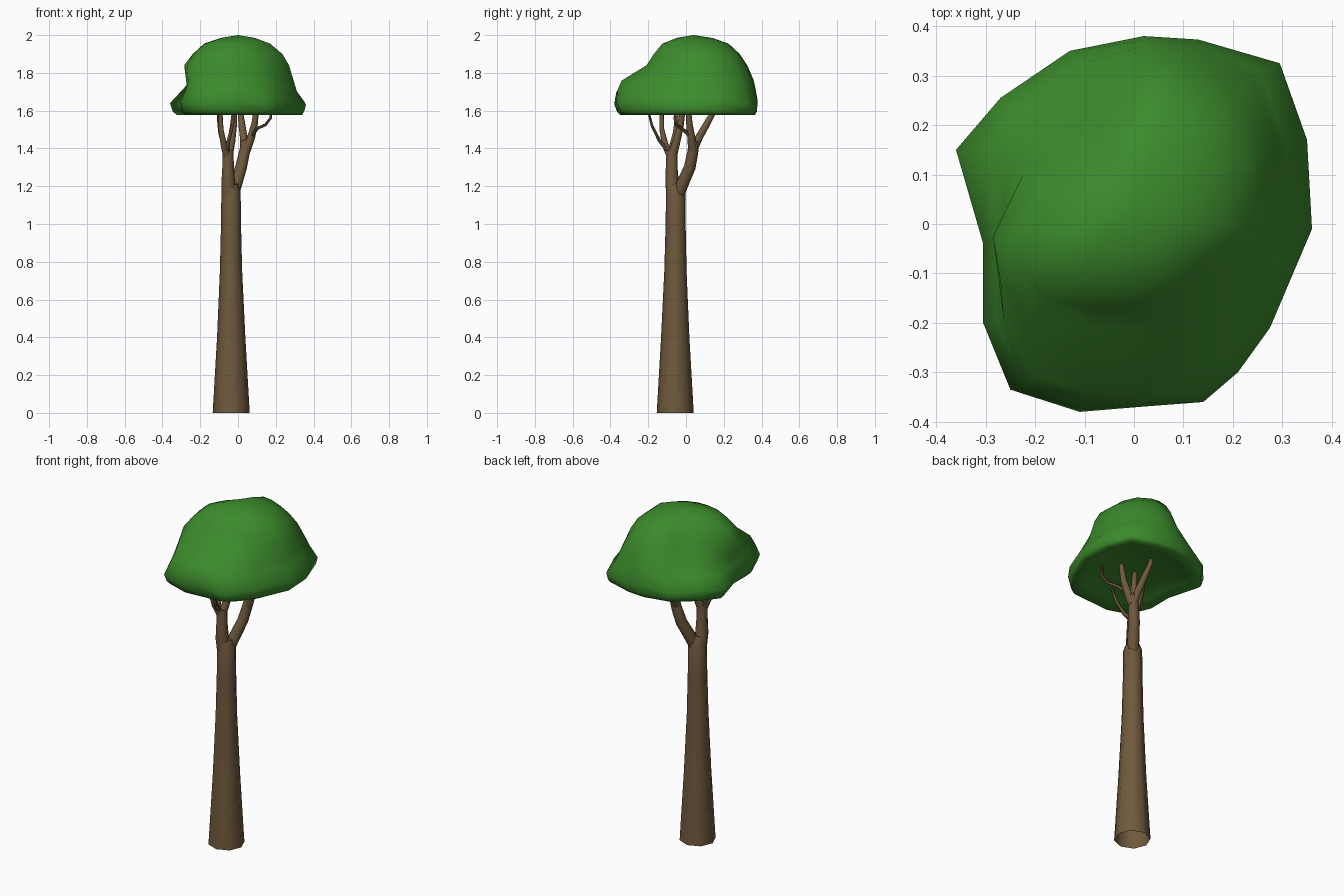
import bpy, bmesh, math
from mathutils import Vector


def material(name, color):
    m = bpy.data.materials.new(name)
    m.diffuse_color = (*color, 1)
    return m


bark = material("bark brown", (0.16, 0.10, 0.046))
leaf = material("leaf green", (0.045, 0.26, 0.025))


def loft(name, rings, mat, start=None, end=None, angle=60, open_base=False):
    """Skin a list of closed rings; optional tip points close the ends."""
    bm = bmesh.new()
    loops = [[bm.verts.new(p) for p in ring] for ring in rings]
    n = len(loops[0])
    for a, b in zip(loops, loops[1:]):
        for i in range(n):
            j = (i + 1) % n
            bm.faces.new((a[i], a[j], b[j], b[i]))
    for loop, tip, skip in ((loops[0], start, open_base), (loops[-1], end, False)):
        if skip:
            continue
        if tip is None:
            bm.faces.new(loop)
        else:
            t = bm.verts.new(tip)
            for i in range(n):
                bm.faces.new((loop[i], loop[(i + 1) % n], t))
    bmesh.ops.recalc_face_normals(bm, faces=bm.faces)
    mesh = bpy.data.meshes.new(name)
    bm.to_mesh(mesh)
    bm.free()
    mesh.materials.append(mat)
    obj = bpy.data.objects.new(name, mesh)
    bpy.context.collection.objects.link(obj)
    bpy.ops.object.select_all(action='DESELECT')
    obj.select_set(True)
    bpy.context.view_layer.objects.active = obj
    bpy.ops.object.shade_smooth_by_angle(angle=math.radians(angle))
    return obj


def tube(name, points, sides=8, open_base=False):
    """Tapered limb through (x, y, z, radius) points."""
    ps = [Vector(p[:3]) for p in points]
    rings = []
    for k, p in enumerate(points):
        d = ps[min(k + 1, len(ps) - 1)] - ps[max(k - 1, 0)]
        q = Vector((0, 0, 1)).rotation_difference(d.normalized())
        rings.append([ps[k] + q @ Vector((p[3] * math.cos(t), p[3] * math.sin(t), 0))
                      for t in (2 * math.pi * i / sides for i in range(sides))])
    return loft(name, rings, bark, open_base=open_base)


# Trunk, open at the foot
tube("trunk", [(-0.036, -0.057, 0, 0.098), (-0.036, -0.057, 0.4, 0.075),
               (-0.037, -0.056, 0.75, 0.059), (-0.037, -0.055, 1.0, 0.053),
               (-0.037, -0.055, 1.17, 0.051), (-0.04, -0.06, 1.21, 0.038)], 8, True)

# Two main limbs
tube("right_limb", [(-0.027, -0.04, 1.15, 0.030), (-0.01, -0.018, 1.215, 0.033),
                    (0.016, 0.02, 1.30, 0.031), (0.034, 0.036, 1.38, 0.029),
                    (0.046, 0.042, 1.44, 0.025)])
tube("left_limb", [(-0.045, -0.06, 1.14, 0.042), (-0.052, -0.074, 1.22, 0.036),
                   (-0.052, -0.076, 1.30, 0.031), (-0.054, -0.074, 1.39, 0.029)])

# Branches forking into the crown
tube("right_back_branch", [(0.036, 0.036, 1.39, 0.024), (0.03, 0.07, 1.46, 0.020),
                           (0.02, 0.11, 1.53, 0.018), (0.012, 0.15, 1.60, 0.014),
                           (0.01, 0.165, 1.65, 0.010)])
tube("right_side_branch", [(0.042, 0.036, 1.39, 0.025), (0.07, 0.028, 1.46, 0.021),
                           (0.088, 0.018, 1.53, 0.017), (0.102, 0.01, 1.65, 0.012)])
tube("left_front_branch", [(-0.055, -0.078, 1.35, 0.022), (-0.075, -0.11, 1.42, 0.017),
                           (-0.09, -0.128, 1.50, 0.013), (-0.095, -0.13, 1.65, 0.010)])
tube("left_back_branch", [(-0.053, -0.072, 1.36, 0.025), (-0.035, -0.05, 1.44, 0.021),
                          (-0.024, -0.03, 1.52, 0.018), (-0.015, -0.01, 1.65, 0.012)])

# Thin twigs
tube("front_twig", [(-0.06, -0.09, 1.38, 0.013), (-0.05, -0.14, 1.44, 0.010),
                    (-0.03, -0.18, 1.52, 0.008), (-0.01, -0.21, 1.64, 0.006)], 6)
tube("right_twig", [(0.07, 0.026, 1.46, 0.010), (0.10, -0.02, 1.505, 0.009),
                    (0.145, -0.052, 1.525, 0.008), (0.172, -0.06, 1.56, 0.007),
                    (0.18, -0.05, 1.64, 0.006)], 6)
tube("left_twig", [(-0.07, -0.08, 1.40, 0.014), (-0.092, -0.06, 1.48, 0.012),
                   (-0.102, -0.05, 1.56, 0.010), (-0.10, -0.04, 1.65, 0.008)], 6)

# Crown: irregular outline fitted to a box (xmin, xmax, ymin, ymax) per level;
# the last number blends it towards a rounded box higher up
outline = [(-0.36, 0.15), (-0.27, 0.255), (-0.13, 0.35), (0.02, 0.38), (0.13, 0.373),
           (0.295, 0.325), (0.35, 0.17), (0.36, -0.01), (0.275, -0.21), (0.21, -0.30),
           (0.14, -0.36), (0.01, -0.37), (-0.11, -0.38), (-0.25, -0.335),
           (-0.305, -0.2), (-0.305, -0.04)]
levels = [(1.62, -0.17, 0.17, -0.18, 0.18, 0), (1.602, -0.27, 0.27, -0.28, 0.28, 0),
          (1.578, -0.325, 0.34, -0.35, 0.365, 0), (1.595, -0.345, 0.35, -0.365, 0.375, 0),
          (1.64, -0.36, 0.36, -0.38, 0.38, 0), (1.70, -0.32, 0.315, -0.37, 0.37, 0.2),
          (1.75, -0.295, 0.30, -0.345, 0.36, 0.5), (1.84, -0.29, 0.27, -0.21, 0.325, 0.9),
          (1.90, -0.24, 0.235, -0.17, 0.285, 1), (1.955, -0.18, 0.17, -0.125, 0.225, 1),
          (1.985, -0.09, 0.09, -0.05, 0.14, 1)]


def crown_ring(z, x0, x1, y0, y1, blend):
    ring = []
    for i, (x, y) in enumerate(outline):
        u, v = x / 0.36, y / 0.38
        # corner fullness, stronger at the back right and front left
        p = 2.1 + 0.9 * max(-1, min(1, 3 * u * v)) - 0.3 * v
        r = (abs(u) ** p + abs(v) ** p) ** (1 / p)
        k = 1 - blend + blend / r
        u, v = u * k, v * k
        wave = 0.01 * math.sin(2.4 * i) if 1.62 < z < 1.8 else 0
        ring.append((u * (x1 if u > 0 else -x0), v * (y1 if v > 0 else -y0), z + wave))
    return ring


loft("leaf_crown", [crown_ring(*lv) for lv in levels], leaf,
     start=(0, 0, 1.625), end=(0, 0.04, 2.0), angle=80)
